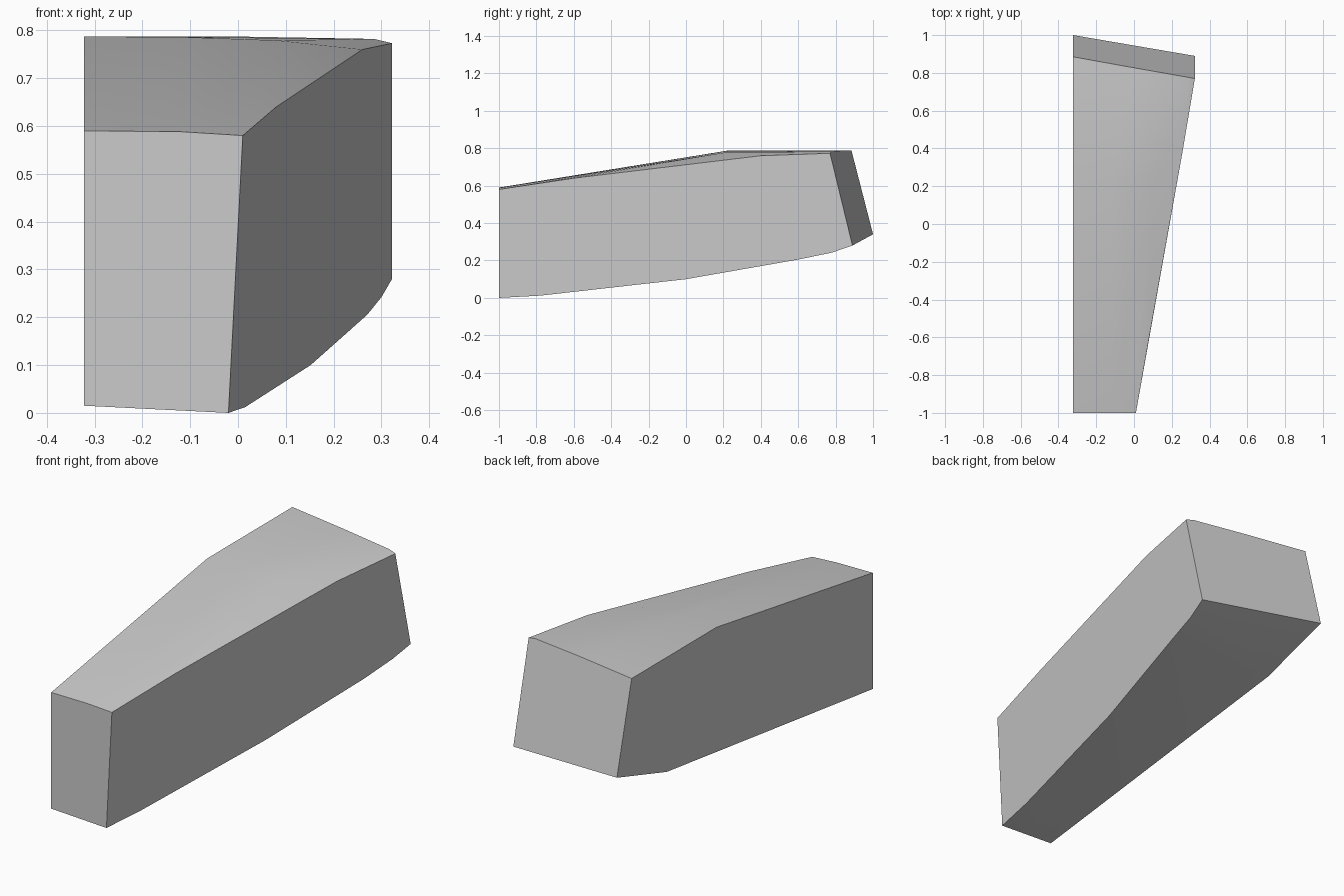
import bpy, bmesh

if "Cube" in bpy.data.objects:
    bpy.data.objects.remove(bpy.data.objects["Cube"])

grey = bpy.data.materials.new("plain_grey")
grey.diffuse_color = (0.6, 0.6, 0.6, 1)
grey.use_nodes = True
grey.node_tree.nodes["Principled BSDF"].inputs["Base Color"].default_value = grey.diffuse_color

# Edge lines of the tapered block, listed from front to back
top_left = [(-.322, -1, .59), (-.322, .22, .787), (-.322, .885, .787)]
top_inner = [(-.12, -1, .588), (-.12, .22, .786), (0, .827, .787)]
top_right = [(.01, -1, .58), (.08, -.6, .64), (.26, .4, .76), (.322, .77, .773)]
ridge = (.08, .22, .779)
back_corner = (.285, .777, .782)
low_left = [(-.322, -1, .015), (-.322, .61, .22), (-.322, 1, .34)]
low_right = [(-.02, -1, 0), (.015, -.78, .012), (.152, 0, .1),
             (.27, .6, .205), (.3, .78, .242), (.322, .89, .28)]

bm = bmesh.new()
verts = {}


def face(*points):
    for p in points:
        if p not in verts:
            verts[p] = bm.verts.new(p)
    bm.faces.new([verts[p] for p in points])


# Top: sloping front half and nearly level back half
face(top_left[0], top_inner[0], top_inner[1], top_left[1])
face(top_inner[0], top_right[0], ridge, top_inner[1])
face(top_right[0], top_right[1], ridge)
face(top_right[1], top_right[2], ridge)
face(top_left[1], top_inner[1], top_inner[2], top_left[2])
face(top_inner[1], ridge, back_corner, top_inner[2])
face(ridge, top_right[2], back_corner)
face(top_right[2], top_right[3], back_corner)

# Underside: fans around the left corners
for i in range(2):
    face(low_left[0], low_right[i], low_right[i + 1])
face(low_left[0], low_right[2], low_left[1])
for i in range(2, 4):
    face(low_left[1], low_right[i], low_right[i + 1])
face(low_left[1], low_right[4], low_right[5], low_left[2])

# Flat left, right, front and back walls
face(*top_left, *reversed(low_left))
face(*low_right, *reversed(top_right))
face(low_left[0], low_right[0], top_right[0], top_inner[0], top_left[0])
face(low_left[2], low_right[5], top_right[3], back_corner, top_inner[2], top_left[2])

bmesh.ops.recalc_face_normals(bm, faces=bm.faces)
mesh = bpy.data.meshes.new("tapered_block")
bm.to_mesh(mesh)
bm.free()
mesh.materials.append(grey)
block = bpy.data.objects.new("tapered_block", mesh)
bpy.context.collection.objects.link(block)

# Soft shading across the shallow bends only
bpy.context.view_layer.objects.active = block
block.select_set(True)
bpy.ops.object.shade_smooth_by_angle(angle=0.52)
